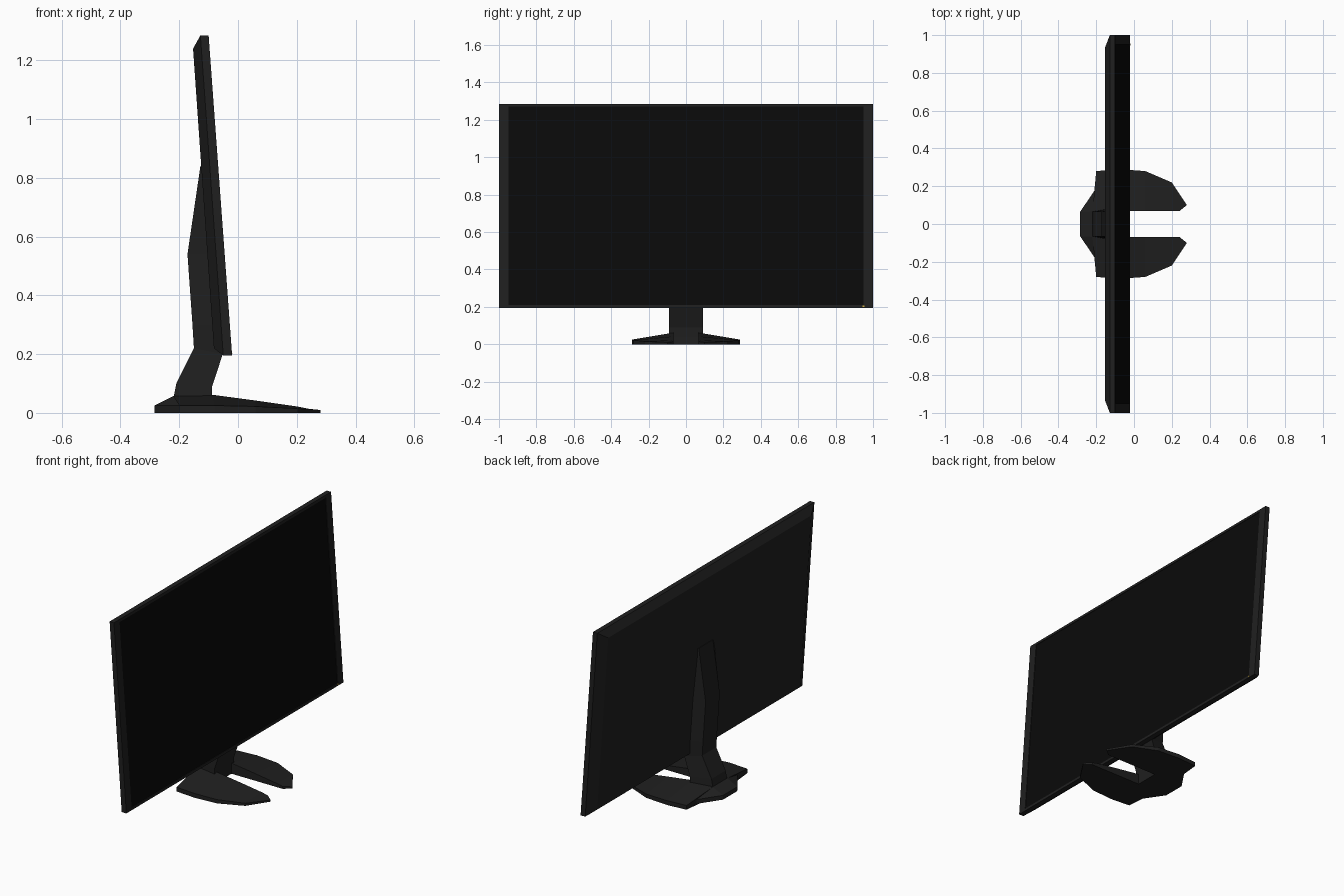
import bpy

if "Cube" in bpy.data.objects:
    bpy.data.objects.remove(bpy.data.objects["Cube"])


def material(name, rgb):
    m = bpy.data.materials.new(name)
    m.diffuse_color = (*rgb, 1)
    m.use_nodes = True
    m.node_tree.nodes["Principled BSDF"].inputs["Base Color"].default_value = m.diffuse_color
    return m


plastic = material("dark_plastic", (0.014, 0.014, 0.014))
glass = material("black_glass", (0.003, 0.003, 0.003))
amber = material("amber", (0.6, 0.4, 0.05))


def make(name, verts, faces, mat):
    me = bpy.data.meshes.new(name)
    me.from_pydata(verts, [], faces)
    me.materials.append(mat)
    ob = bpy.data.objects.new(name, me)
    bpy.context.collection.objects.link(ob)
    bpy.context.view_layer.objects.active = ob
    bpy.ops.object.mode_set(mode='EDIT')
    bpy.ops.mesh.select_all(action='SELECT')
    bpy.ops.mesh.normals_make_consistent(inside=False)
    bpy.ops.object.mode_set(mode='OBJECT')
    return ob


def loft(name, rings, mat, cap_end=True):
    """Join four-cornered rings into a closed skin."""
    verts = [v for r in rings for v in r]
    n = len(rings)
    faces = [(4*i+j, 4*i+(j+1) % 4, 4*i+4+(j+1) % 4, 4*i+4+j)
             for i in range(n-1) for j in range(4)]
    faces.append((0, 1, 2, 3))
    if cap_end:
        faces.append(tuple(range(4*n-4, 4*n)))
    return make(name, verts, faces, mat)


def front_x(z):
    """Leaning plane of the display front."""
    return -0.02 - 0.0734 * (z - 0.195)


def panel_ring(w, top, bottom):
    return [(bottom[0], -w, bottom[1]), (bottom[0], w, bottom[1]),
            (top[0], w, top[1]), (top[0], -w, top[1])]


def front_ring(w, z0, z1, depth=0.0):
    return panel_ring(w, (front_x(z1) - depth, z1), (front_x(z0) - depth, z0))


# Display housing: chamfered back, rim, bezel and shallow recess
loft("display_housing", [
    panel_ring(0.935, (-0.153, 1.24), (-0.082, 0.22)),
    panel_ring(1.0, (-0.128, 1.285), (-0.05, 0.195)),
    front_ring(1.0, 0.195, 1.285),
    front_ring(0.95, 0.21, 1.27),
    front_ring(0.95, 0.21, 1.27, 0.005)], plastic)

# Screen glass
make("screen", front_ring(0.95, 0.21, 1.27, 0.003), [(0, 1, 2, 3)], glass)

# Power light on the lower bezel
loft("power_light", [
    [(front_x(z) + d, y, z) for y, z in
     ((0.945, 0.2), (0.955, 0.2), (0.955, 0.207), (0.945, 0.207))]
    for d in (-0.002, 0.001)], amber)

# Neck and rear spine: trapezoid section, wide side to the front
neck_profile = [((-0.09, 0.04), (-0.222, 0.04)), ((-0.088, 0.09), (-0.21, 0.10)),
                ((-0.052, 0.20), (-0.15, 0.22)), ((-0.075, 0.30), (-0.155, 0.30)),
                ((-0.09, 0.54), (-0.172, 0.54)), ((-0.115, 0.84), (-0.128, 0.84))]
loft("neck", [[(f[0], -0.09, f[1]), (f[0], 0.09, f[1]),
               (b[0], 0.065, b[1]), (b[0], -0.065, b[1])]
              for f, b in neck_profile], plastic)

# Forked base: half built as a strip from outer rim to inner edge, then mirrored
outer = [(-0.285, 0, .025), (-0.285, .065, .025), (-0.2, .19, .025), (-0.2, .28, .025),
         (-0.08, .29, .025), (.06, .28, .022), (.2, .22, .015), (.28, .10, .01)]
inner = [(-0.22, 0, .057), (-0.22, .068, .057), (-0.09, .068, .062),
         (.06, .068, .042), (.2, .068, .022), (.24, .068, .014)]
back_centre = [(-0.09, 0, .062)]
pts = outer + inner + back_centre
n = len(pts)
pair = [8, 9, 9, 9, 10, 11, 12, 13]        # inner point facing each outer point
top = [(i, i+1, pair[i+1], pair[i]) if pair[i] != pair[i+1] else (i, i+1, pair[i])
       for i in range(7)] + [(8, 9, 10, 14)]
rim = list(range(8)) + [13, 12, 11, 10, 14]
faces = top + [tuple(k + n for k in reversed(f)) for f in top]
faces += [(a, b, b + n, a + n) for a, b in zip(rim, rim[1:])]
base = make("base", pts + [(x, y, 0) for x, y, _ in pts], faces, plastic)
mod = base.modifiers.new("mirror", 'MIRROR')
mod.use_axis = (False, True, False)
